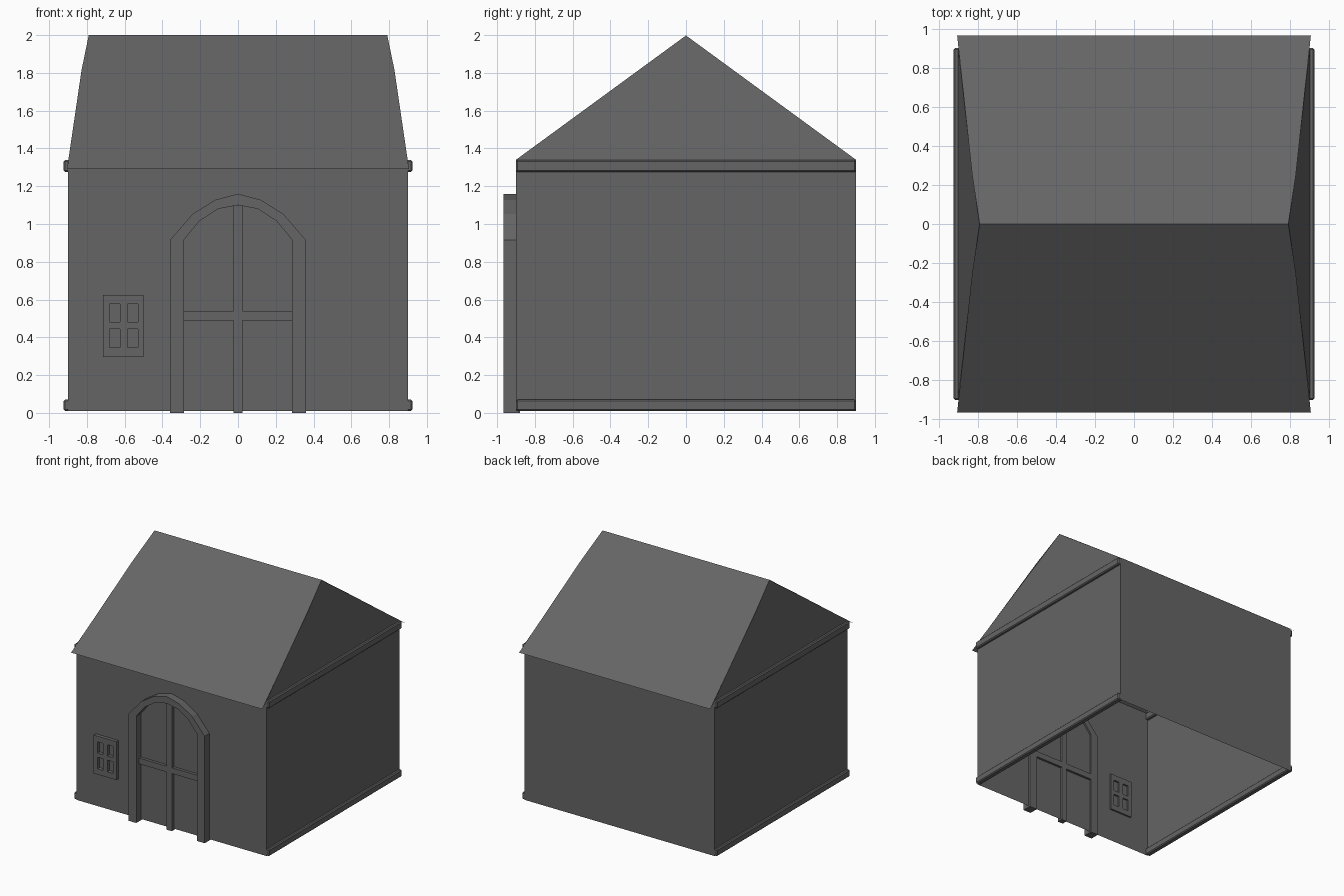
import bpy, bmesh

if "Cube" in bpy.data.objects:
    bpy.data.objects.remove(bpy.data.objects["Cube"])

grey = bpy.data.materials.new("dark grey")
grey.diffuse_color = (0.13, 0.13, 0.13, 1)
grey.use_nodes = True
grey.node_tree.nodes["Principled BSDF"].inputs["Base Color"].default_value = grey.diffuse_color


def make(name, verts, faces):
    me = bpy.data.meshes.new(name)
    me.from_pydata(verts, [], faces)
    me.materials.append(grey)
    ob = bpy.data.objects.new(name, me)
    bpy.context.collection.objects.link(ob)
    return ob


def box(name, x0, x1, y0, y1, z0, z1, bevel=0):
    v = [(x, y, z) for z in (z0, z1) for x, y in ((x0, y0), (x1, y0), (x1, y1), (x0, y1))]
    f = [(3, 2, 1, 0), (4, 5, 6, 7)] + [(i, (i + 1) % 4, (i + 1) % 4 + 4, i + 4) for i in range(4)]
    ob = make(name, v, f)
    if bevel:
        m = ob.modifiers.new("bevel", 'BEVEL')
        m.width = bevel
        m.segments = 1
    return ob


# open-bottomed wall shell with inward-leaning gables
W, EAVE, TOP, RX = 0.9, 1.34, 2.0, 0.79
corners = ((-W, -W), (W, -W), (W, W), (-W, W))
v = [(x, y, z) for z in (0.01, EAVE) for x, y in corners] + [(-RX, 0, TOP - .002), (RX, 0, TOP - .002)]
make("walls", v, [(0, 1, 5, 4), (1, 2, 6, 5), (2, 3, 7, 6), (3, 0, 4, 7), (5, 6, 9), (7, 4, 8)])

# roof sheets, slightly kinked at the verge
prof = [(0.905, -0.965), (0.828, -0.25), (RX, 0), (0.828, 0.25), (0.905, 0.965)]
slope = (TOP - EAVE) / W
v = [(s * x, y, TOP - slope * abs(y)) for x, y in prof for s in (-1, 1)]
make("roof", v, [(2 * i, 2 * i + 1, 2 * i + 3, 2 * i + 2) for i in range(4)])

# horizontal beams along both side walls
for s, side in ((-1, "left"), (1, "right")):
    a, b = sorted((s * 0.876, s * 0.923))
    box(side + "_sill_beam", a, b, -W, W, 0.01, 0.07, 0.008)
    box(side + "_eave_beam", a, b, -W, W, 1.275, 1.338, 0.008)

# arched door frame
outer = [(-.36, 0), (-.36, .915), (-.24, 1.053), (-.12, 1.128), (0, 1.16)]
inner = [(-.287, 0), (-.287, .915), (-.205, 1.015), (-.105, 1.08), (0, 1.10)]
outer += [(-x, z) for x, z in outer[-2::-1]]
inner += [(-x, z) for x, z in inner[-2::-1]]
v = []
for (ox, oz), (ix, iz) in zip(outer, inner):
    v += [(ox, -.965, oz), (ix, -.965, iz), (ix, -.885, iz), (ox, -.885, oz)]
n = len(outer)
f = [(4 * i + k, 4 * i + (k + 1) % 4, 4 * i + 4 + (k + 1) % 4, 4 * i + 4 + k)
     for i in range(n - 1) for k in range(4)]
f += [(3, 2, 1, 0), tuple(4 * n - 4 + k for k in range(4))]
frame = make("door_frame", v, f)
bm = bmesh.new()
bm.from_mesh(frame.data)
bmesh.ops.recalc_face_normals(bm, faces=bm.faces)
bm.to_mesh(frame.data)
bm.free()

# door mullion and crossbars
box("door_mullion", -.025, .025, -.93, -.88, 0, 1.098)
box("door_crossbar_left", -.287, -.025, -.925, -.88, .49, .54)
box("door_crossbar_right", .025, .287, -.925, -.88, .49, .54)

# small four-pane window
for i, (a, b) in enumerate(((.297, .345), (.445, .48), (.577, .625))):
    box(f"window_rail_{i + 1}", -.715, -.50, -.93, -.885, a, b)
for i, (a, b) in enumerate(((-.715, -.68), (-.625, -.585), (-.53, -.50))):
    for j, (c, d) in enumerate(((.345, .445), (.48, .577))):
        box(f"window_stile_{i + 1}_{j + 1}", a, b, -.93, -.885, c, d)
